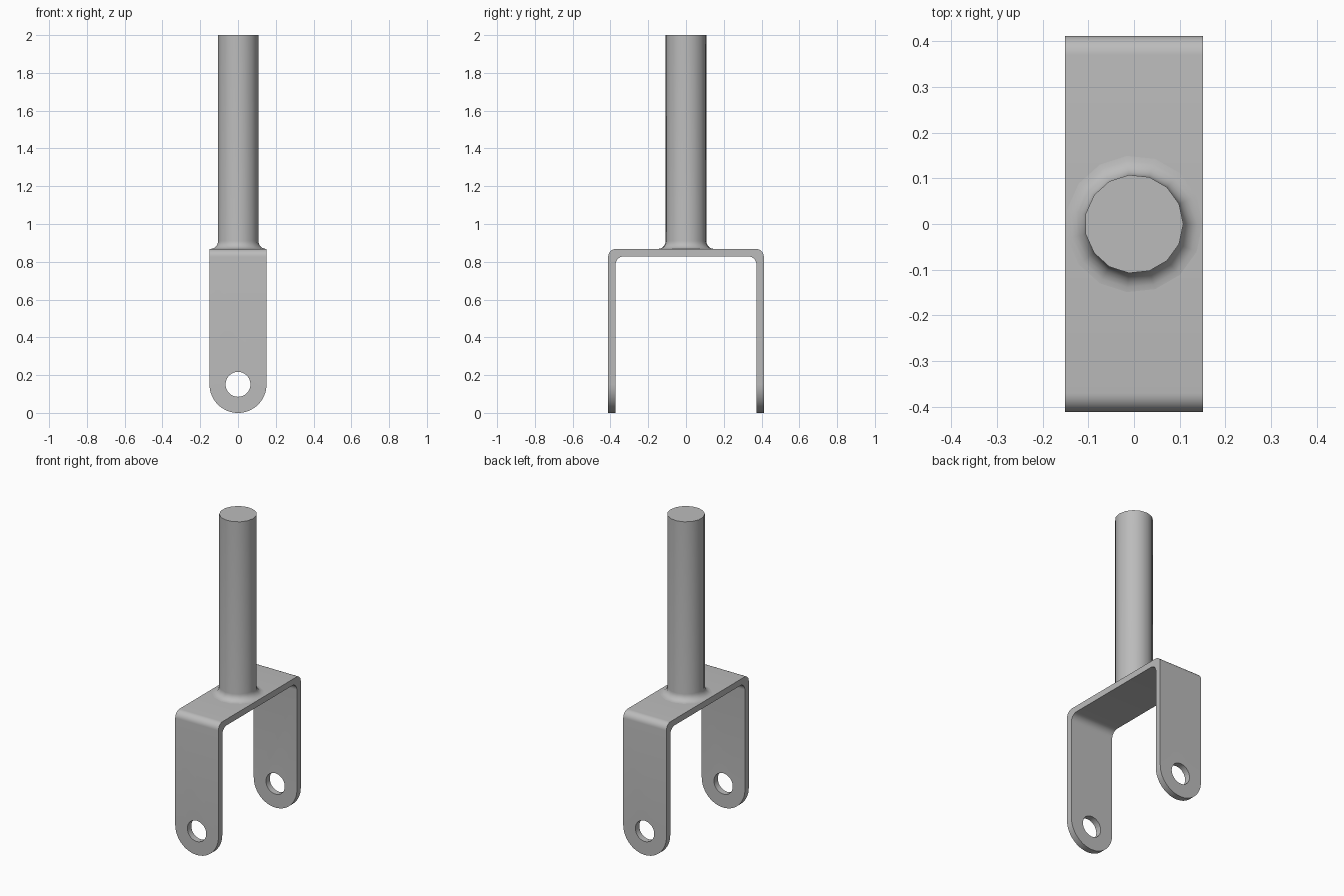
import bpy, bmesh
from math import cos, sin, pi, radians

cube = bpy.data.objects.get("Cube")
if cube:
    bpy.data.objects.remove(cube, do_unlink=True)

steel = bpy.data.materials.new("grey_steel")
steel.use_nodes = True
grey = (0.5, 0.5, 0.5, 1)
steel.diffuse_color = grey
steel.node_tree.nodes["Principled BSDF"].inputs["Base Color"].default_value = grey

HALF_W, HALF_D, TOP, WALL = 0.151, 0.412, 0.868, 0.039
SHAFT_R, FILLET = 0.108, 0.042


def arc(cx, cy, r, start, end, n):
    """Points along an arc, angles in degrees."""
    return [(cx + r * cos(radians(start + (end - start) * i / n)),
             cy + r * sin(radians(start + (end - start) * i / n))) for i in range(n + 1)]


def make_object(name, bm):
    bmesh.ops.recalc_face_normals(bm, faces=bm.faces[:])
    mesh = bpy.data.meshes.new(name)
    bm.to_mesh(mesh)
    bm.free()
    mesh.materials.append(steel)
    obj = bpy.data.objects.new(name, mesh)
    bpy.context.collection.objects.link(obj)
    return obj


def extrude(name, points, place, direction):
    """Closed profile, placed in space and extruded along a direction."""
    bm = bmesh.new()
    face = bm.faces.new([bm.verts.new(place(a, b)) for a, b in points])
    new = bmesh.ops.extrude_face_region(bm, geom=[face])["geom"]
    bmesh.ops.translate(bm, vec=direction,
                        verts=[v for v in new if isinstance(v, bmesh.types.BMVert)])
    return make_object(name, bm)


def cut(obj, cutter, operation):
    mod = obj.modifiers.new(cutter.name, "BOOLEAN")
    mod.operation, mod.object, mod.solver = operation, cutter, "EXACT"
    bpy.context.view_layer.objects.active = obj
    bpy.ops.object.modifier_apply(modifier=mod.name)
    bpy.data.objects.remove(cutter, do_unlink=True)


def smooth(obj):
    bpy.ops.object.select_all(action="DESELECT")
    obj.select_set(True)
    bpy.context.view_layer.objects.active = obj
    bpy.ops.object.shade_smooth_by_angle(angle=radians(35))


# Fork bracket: bent strip with rounded outer and inner corners
outer_r, inner_r = 0.042, 0.045
inner_d, inner_top = HALF_D - WALL, TOP - WALL
right = [(HALF_D, 0)] + arc(HALF_D - outer_r, TOP - outer_r, outer_r, 0, 90, 8)
inside = [(inner_d, 0)] + arc(inner_d - inner_r, inner_top - inner_r, inner_r, 0, 90, 8)
mirror = lambda pts: [(-y, z) for y, z in reversed(pts)]
strip = right + mirror(right) + [(-y, z) for y, z in inside] + inside[::-1]
bracket = extrude("fork_bracket", strip, lambda y, z: (-HALF_W, y, z), (2 * HALF_W, 0, 0))

# Rounded leg ends
side = HALF_W + 0.1
for sign in (-1, 1):
    corner = [(sign * x, z) for x, z in arc(0, HALF_W, HALF_W, -90, 0, 16)]
    corner += [(sign * side, HALF_W), (sign * side, -0.1), (0, -0.1)]
    cut(bracket, extrude("end_cutter", corner, lambda x, z: (x, -1, z), (0, 2, 0)), "DIFFERENCE")

# Axle holes through both legs
hole = arc(0, HALF_W, 0.066, 0, 360, 28)[:-1]
cut(bracket, extrude("hole_cutter", hole, lambda x, z: (x, -1, z), (0, 2, 0)), "DIFFERENCE")
smooth(bracket)

# Stem with a filleted foot, lathed about the vertical axis
SIDES = 15
foot = arc(SHAFT_R + FILLET, TOP + FILLET, FILLET, 270, 180, 6)
profile = [(SHAFT_R + FILLET, TOP - 0.01)] + foot + [(SHAFT_R, 2)]
bm = bmesh.new()
rings = [[bm.verts.new((r * cos(2 * pi * i / SIDES), r * sin(2 * pi * i / SIDES), z))
          for i in range(SIDES)] for r, z in profile]
for low, high in zip(rings, rings[1:]):
    for i in range(SIDES):
        j = (i + 1) % SIDES
        bm.faces.new((low[i], low[j], high[j], high[i]))
bm.faces.new(rings[0])
bm.faces.new(rings[-1])
smooth(make_object("stem", bm))
